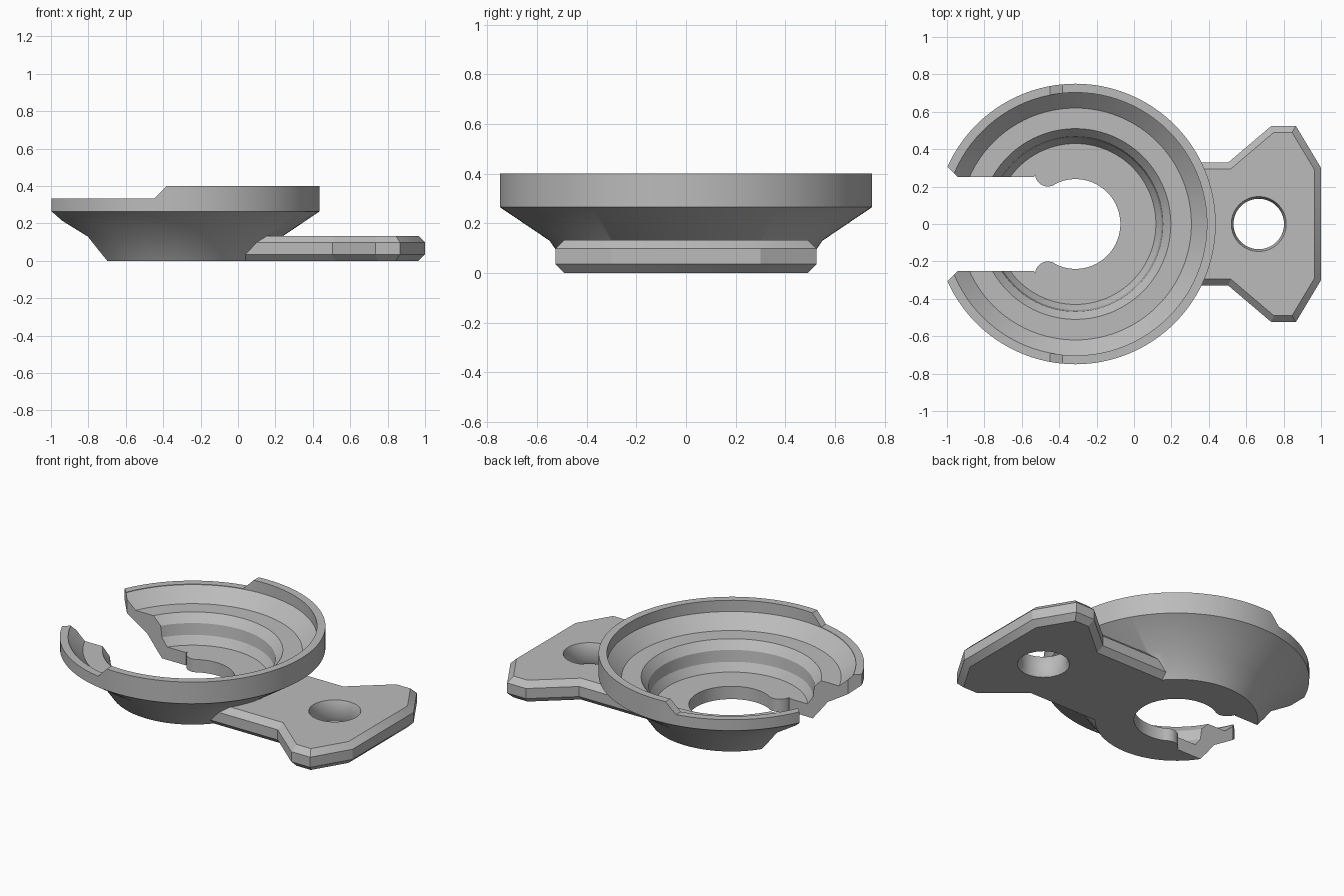
import bpy, bmesh, math
from mathutils import Vector, Matrix

cube = bpy.data.objects.get("Cube")
if cube:
    bpy.data.objects.remove(cube)

DISH_X = -0.313

grey = bpy.data.materials.new("plain grey")
grey.use_nodes = True
colour = (0.5, 0.5, 0.5, 1)
grey.diffuse_color = colour
grey.node_tree.nodes["Principled BSDF"].inputs["Base Color"].default_value = colour


def finish(name, bm):
    bmesh.ops.recalc_face_normals(bm, faces=bm.faces)
    mesh = bpy.data.meshes.new(name)
    bm.to_mesh(mesh)
    bm.free()
    mesh.materials.append(grey)
    obj = bpy.data.objects.new(name, mesh)
    bpy.context.collection.objects.link(obj)
    return obj


def lathe(name, profile, x, steps=96):
    """Closed solid turned around a vertical axis; profile holds (radius, z)."""
    bm = bmesh.new()
    rings = []
    for r, z in profile:
        rings.append([bm.verts.new((x + r * math.cos(a), r * math.sin(a), z))
                      for a in (math.tau * i / steps for i in range(steps))])
    for low, high in zip(rings, rings[1:]):
        for i in range(steps):
            j = (i + 1) % steps
            bm.faces.new((low[i], low[j], high[j], high[i]))
    bm.faces.new(rings[0])
    bm.faces.new(rings[-1])
    return finish(name, bm)


def prism(name, points, start, offset):
    """Extrude a closed outline of 3D points along an offset."""
    bm = bmesh.new()
    face = bm.faces.new([bm.verts.new(Vector(p) + Vector(start)) for p in points])
    top = bmesh.ops.extrude_face_region(bm, geom=[face])
    moved = [v for v in top["geom"] if isinstance(v, bmesh.types.BMVert)]
    bmesh.ops.translate(bm, verts=moved, vec=offset)
    return finish(name, bm)


def mirrored(half):
    return half + [(x, -y) for x, y in reversed(half)]


def apply_modifiers(obj):
    bpy.context.view_layer.update()
    graph = bpy.context.evaluated_depsgraph_get()
    mesh = bpy.data.meshes.new_from_object(obj.evaluated_get(graph))
    obj.modifiers.clear()
    obj.data = mesh


def combine(obj, other, operation):
    mod = obj.modifiers.new(operation.lower(), 'BOOLEAN')
    mod.operation = operation
    mod.solver = 'EXACT'
    mod.object = other
    apply_modifiers(obj)
    other.hide_render = True
    bpy.data.objects.remove(other)


# Outer body of the dish
holder = lathe("dish_with_mounting_tab",
               [(0.46, 0), (0.55, 0.13), (0.75, 0.265), (0.75, 0.4)], DISH_X)

# Mounting tab with chamfered edges
outline = mirrored([(-0.2, 0.33), (0.505, 0.33), (0.735, 0.525), (0.865, 0.525), (1.0, 0.3)])
tab = prism("mounting_tab", [(x, y, 0) for x, y in outline], (0, 0, 0), (0, 0, 0.133))
bevel = tab.modifiers.new("chamfer", 'BEVEL')
bevel.width = 0.035
bevel.segments = 1
bevel.limit_method = 'ANGLE'
bevel.angle_limit = math.radians(70)
apply_modifiers(tab)
combine(holder, tab, 'UNION')

# Stepped bowl interior
bowl = lathe("bowl_cutter", [(0.43, 0.08), (0.46, 0.13), (0.468, 0.2), (0.51, 0.25),
                             (0.62, 0.25), (0.703, 0.33), (0.703, 0.5)], DISH_X)
combine(holder, bowl, 'DIFFERENCE')

# Round opening, snap lips and slot with flared mouth
arc = [(DISH_X + 0.24 * math.cos(a), 0.24 * math.sin(a))
       for a in (math.radians(2 + 4 * i) for i in range(29))]
lip = [(-0.46 + 0.07 * math.cos(a), 0.27 + 0.07 * math.sin(a))
       for a in (math.radians(-50 - 18 * i) for i in range(8))]
mouth = [(-0.535, 0.25), (-0.94, 0.25), (-1.1, 0.41)]
opening = prism("slot_cutter", [(x, y, 0) for x, y in mirrored(arc + lip + mouth)],
                (0, 0, -0.1), (0, 0, 0.8))
combine(holder, opening, 'DIFFERENCE')

# Lowered front half of the rim
rim = prism("rim_cutter", [(-1.2, 0, 0.333), (-0.448, 0, 0.333), (-0.381, 0, 0.4),
                           (-0.281, 0, 0.5), (-1.2, 0, 0.5)], (0, -1, 0), (0, 2, 0))
combine(holder, rim, 'DIFFERENCE')

# Screw hole in the tab
screw = lathe("screw_cutter", [(0.147, -0.02), (0.147, 0), (0.135, 0.03), (0.135, 0.1),
                               (0.147, 0.133), (0.147, 0.2)], 0.667, 64)
combine(holder, screw, 'DIFFERENCE')

# Smooth round surfaces, crisp edges
bpy.ops.object.select_all(action='DESELECT')
holder.select_set(True)
bpy.context.view_layer.objects.active = holder
bpy.ops.object.shade_smooth_by_angle(angle=math.radians(22))
